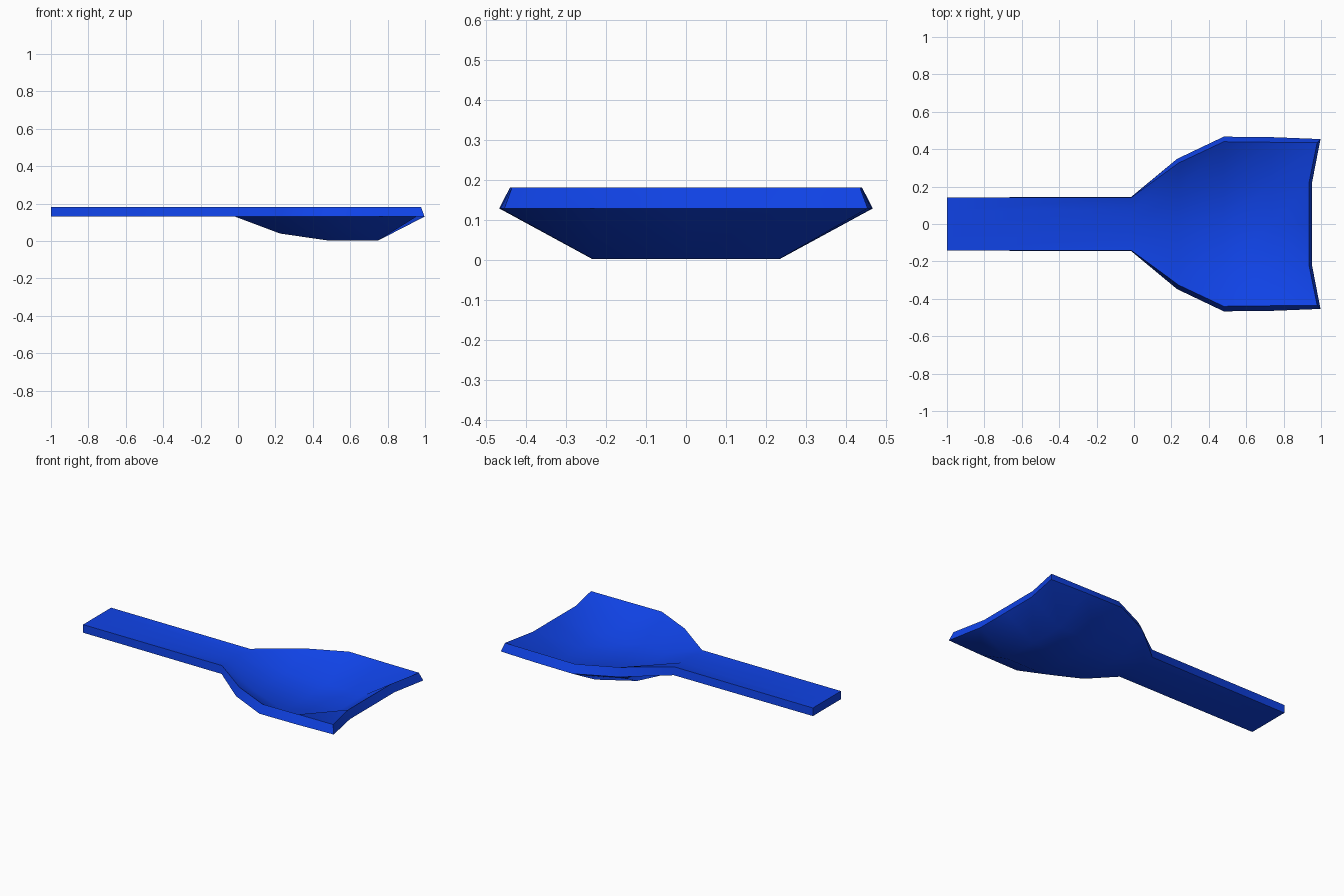
import bpy
import bmesh
import math

if "Cube" in bpy.data.objects:
    bpy.data.objects.remove(bpy.data.objects["Cube"], do_unlink=True)

# One plastic colour
blue = bpy.data.materials.new("blue_plastic")
blue.use_nodes = True
colour = (0.005, 0.056, 0.8, 1)
blue.diffuse_color = colour
blue.node_tree.nodes["Principled BSDF"].inputs["Base Color"].default_value = colour

RIM_Z, THICK = 0.13, 0.052
COLUMNS = (-1, -0.5, 0, 0.5, 1)

# Stations along the scoop: rim x, middle x, half width, middle height, rim lean, end lean
STATIONS = [
    (-1.0, -1.0, 0.142, 0.13, 0.0, 0.0),
    (-0.015, -0.015, 0.145, 0.13, 0.004, 0.0),
    (0.23, 0.225, 0.348, 0.04, 0.022, -0.008),
    (0.48, 0.48, 0.467, 0.003, 0.027, 0.0),
    (0.745, 0.75, 0.464, 0.003, 0.027, 0.012),
    (0.997, 0.953, 0.454, 0.13, 0.019, 0.018),
]


def skin_point(station, column, top):
    """Point on the underside, or on the inner face leaning in from the rim."""
    rim_x, mid_x, half, mid_z, lean, end_lean = station
    rim = abs(column) == 1
    x, z = (rim_x, RIM_Z) if rim else (mid_x, mid_z)
    y = column * half
    if top:
        x -= end_lean
        y -= column * lean
        z += THICK
    return x, y, z


# Handle and bowl form one continuous shell
bm = bmesh.new()
under, inner = [[[bm.verts.new(skin_point(s, c, top)) for c in COLUMNS]
                 for s in STATIONS] for top in (False, True)]
rows, cols = len(STATIONS), len(COLUMNS)
for i in range(rows - 1):
    for j in range(cols - 1):
        for skin in (under, inner):
            bm.faces.new((skin[i][j], skin[i + 1][j],
                          skin[i + 1][j + 1], skin[i][j + 1]))

# Edge walls round the rim, scoop lip and handle end
outline = [(i, 0) for i in range(rows)]
outline += [(rows - 1, j) for j in range(1, cols)]
outline += [(i, cols - 1) for i in range(rows - 2, -1, -1)]
outline += [(0, j) for j in range(cols - 2, 0, -1)]
for (a, b), (c, d) in zip(outline, outline[1:] + outline[:1]):
    bm.faces.new((under[a][b], under[c][d], inner[c][d], inner[a][b]))
bmesh.ops.recalc_face_normals(bm, faces=bm.faces[:])

mesh = bpy.data.meshes.new("scoop")
bm.to_mesh(mesh)
bm.free()
mesh.materials.append(blue)
scoop = bpy.data.objects.new("scoop", mesh)
bpy.context.collection.objects.link(scoop)

bpy.ops.object.select_all(action="DESELECT")
scoop.select_set(True)
bpy.context.view_layer.objects.active = scoop
bpy.ops.object.shade_smooth_by_angle(angle=math.radians(40))
